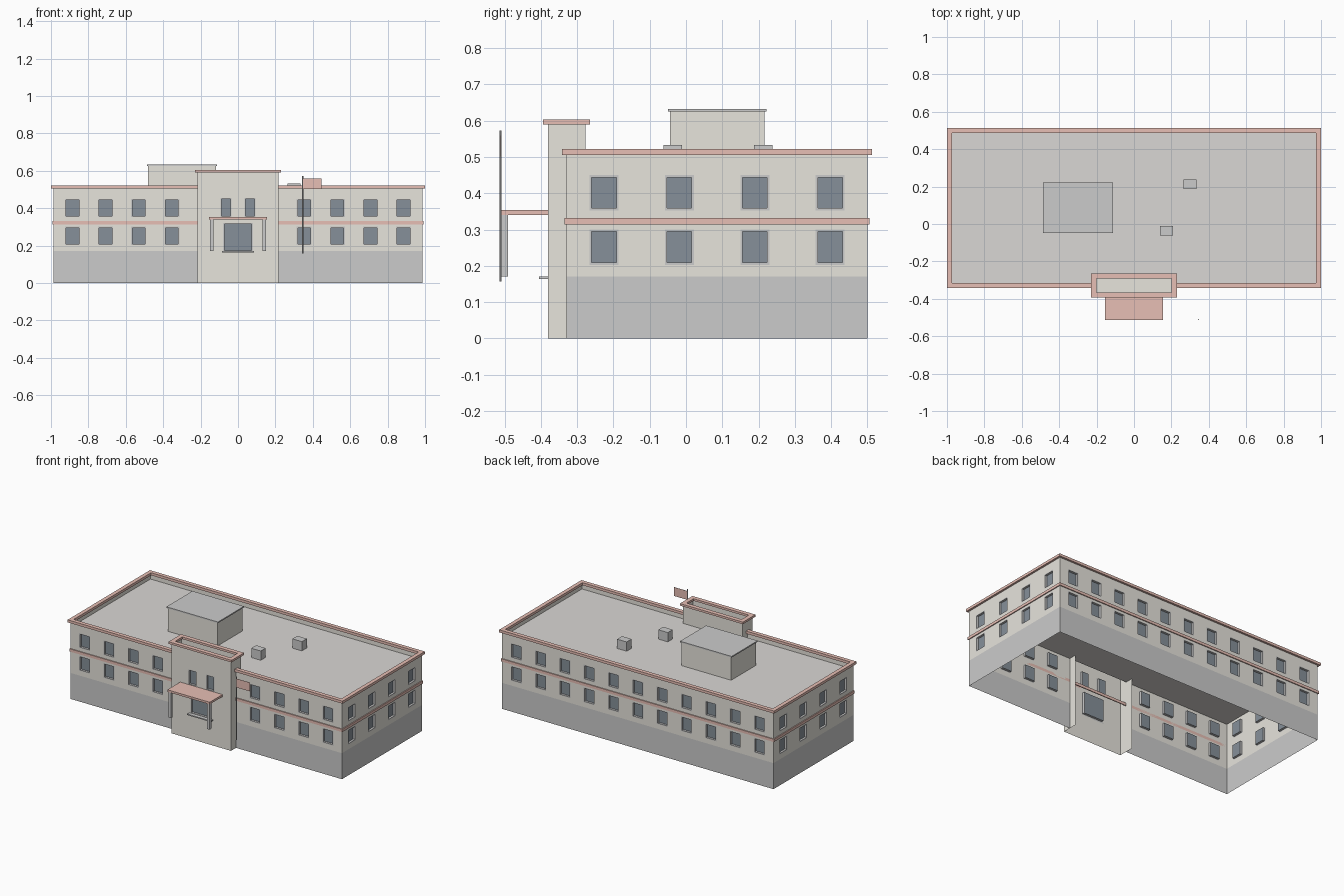
import bpy, bmesh
from mathutils import Vector

if "Cube" in bpy.data.objects:
    bpy.data.objects.remove(bpy.data.objects["Cube"])


def mat(name, r, g, b):
    m = bpy.data.materials.new(name)
    m.diffuse_color = (r, g, b, 1)
    m.use_nodes = True
    m.node_tree.nodes["Principled BSDF"].inputs["Base Color"].default_value = m.diffuse_color
    return m


WALL = mat("wall_stone", 0.80, 0.78, 0.72)
PLINTH = mat("plinth_grey", 0.62, 0.61, 0.60)
TRIM = mat("trim_red", 0.80, 0.52, 0.46)
GLASS = mat("glass_dark", 0.24, 0.28, 0.32)
FRAME = mat("frame_grey", 0.60, 0.61, 0.62)
ROOF = mat("roof_grey", 0.70, 0.68, 0.66)


def finish(name, bm, *mats):
    me = bpy.data.meshes.new(name)
    bm.to_mesh(me)
    bm.free()
    for m in mats:
        me.materials.append(m)
    ob = bpy.data.objects.new(name, me)
    bpy.context.collection.objects.link(ob)
    return ob


def box(name, x0, x1, y0, y1, z0, z1, m):
    bm = bmesh.new()
    bmesh.ops.create_cube(bm, size=1)
    for v in bm.verts:
        v.co = Vector(((x0 + x1) / 2 + v.co.x * (x1 - x0),
                       (y0 + y1) / 2 + v.co.y * (y1 - y0),
                       (z0 + z1) / 2 + v.co.z * (z1 - z0)))
    return finish(name, bm, m)


def ring(name, x0, x1, y0, y1, z0, z1, w, m):
    """Rectangular mitred band of width w, measured inwards."""
    bm = bmesh.new()
    loops = []
    for i, z in ((0, z0), (w, z0), (w, z1), (0, z1)):
        loops.append([bm.verts.new(c) for c in (
            (x0 + i, y0 + i, z), (x1 - i, y0 + i, z),
            (x1 - i, y1 - i, z), (x0 + i, y1 - i, z))])
    for a in range(4):
        for k in range(4):
            A, B, n = loops[a], loops[(a + 1) % 4], (k + 1) % 4
            bm.faces.new((A[k], B[k], B[n], A[n]))
    bmesh.ops.recalc_face_normals(bm, faces=bm.faces)
    return finish(name, bm, m)


def plane(name, x0, x1, y0, y1, z, m):
    bm = bmesh.new()
    bm.faces.new([bm.verts.new(c) for c in
                  ((x0, y0, z), (x1, y0, z), (x1, y1, z), (x0, y1, z))])
    return finish(name, bm, m)


def wall(name, p0, p1, z0, z1, holes=(), plinth=0):
    """Wall sheet from p0 to p1 with framed, recessed windows (u0, u1, z0, z1)."""
    bm = bmesh.new()
    a = Vector((*p0, 0))
    d = Vector((*p1, 0)) - a
    length = d.length
    d.normalize()
    inward = Vector((-d.y, d.x, 0))

    def quad(pts, mi):
        f = bm.faces.new([bm.verts.new(a + d * u + inward * e + Vector((0, 0, z)))
                          for u, z, e in pts])
        f.material_index = mi

    def rect(u0, u1, v0, v1, e):
        return [(u0, v0, e), (u1, v0, e), (u1, v1, e), (u0, v1, e)]

    us = sorted({0, length, *[u for h in holes for u in h[:2]]})
    zs = sorted({z0, z1, *[z for h in holes for z in h[2:]], *([plinth] if plinth else [])})
    for u0, u1 in zip(us, us[1:]):
        for v0, v1 in zip(zs, zs[1:]):
            u, v = (u0 + u1) / 2, (v0 + v1) / 2
            if not any(h[0] < u < h[1] and h[2] < v < h[3] for h in holes):
                quad(rect(u0, u1, v0, v1, 0), 1 if v < plinth else 0)
    t, depth = 0.006, 0.014
    for u0, u1, v0, v1 in holes:
        outer = rect(u0, u1, v0, v1, 0)
        lip = rect(u0 + t, u1 - t, v0 + t, v1 - t, 0)
        back = rect(u0 + t, u1 - t, v0 + t, v1 - t, depth)
        for k in range(4):
            n = (k + 1) % 4
            quad((outer[k], outer[n], lip[n], lip[k]), 2)
            quad((lip[k], lip[n], back[n], back[k]), 2)
        quad(back, 3)
    bmesh.ops.remove_doubles(bm, verts=bm.verts, dist=1e-5)
    return finish(name, bm, WALL, PLINTH, FRAME, GLASS)


def windows(centres):
    return [(c - 0.04, c + 0.04, *z) for c in centres for z in ((0.203, 0.301), (0.353, 0.45))]


# Main block
X, Y0, Y1, H, P, R = 0.987, -0.329, 0.50, 0.51, 0.171, 0.472
TX, TY0, TY1 = 0.2155, -0.381, -0.277
wing = [0.102 + 0.177 * i for i in range(4)]
L = X - TX
wall("front_wall_left", (-X, Y0), (-TX, Y0), 0, H, windows(wing), P)
wall("front_wall_right", (TX, Y0), (X, Y0), 0, H, windows([L - u for u in wing]), P)
wall("back_wall", (X, Y1), (-X, Y1), 0, H, windows([X + 0.177 * i for i in range(-5, 6)]), P)
side = [0.103 + 0.2078 * i for i in range(4)]
wall("right_wall", (X, Y0), (X, Y1), 0, H, windows(side), P)
wall("left_wall", (-X, Y1), (-X, Y0), 0, H, windows([Y1 - Y0 - u for u in side]), P)
plane("main_roof", -X, X, Y0, Y1, R, ROOF)
ring("parapet_trim", -1, 1, -0.342, 0.513, 0.505, 0.522, 0.026, TRIM)
ring("floor_band", -0.993, 0.993, -0.335, 0.506, 0.3135, 0.3315, 0.006, TRIM)

# Entrance tower, open to the inside below the roof
door = (TX - 0.079, TX + 0.079, 0.168, 0.321)
slits = [(TX + c - 0.03, TX + c + 0.03, 0.353, 0.455) for c in (-0.064, 0.064)]
wall("tower_front", (-TX, TY0), (TX, TY0), 0, 0.595, [door] + slits)
wall("tower_right", (TX, TY0), (TX, TY1), 0, 0.595)
wall("tower_left", (-TX, TY1), (-TX, TY0), 0, 0.595)
wall("tower_back", (TX, TY1), (-TX, TY1), R, 0.595)
plane("tower_roof", -TX, TX, TY0, TY1, 0.55, WALL)
ring("tower_trim", -0.229, 0.229, -0.394, -0.264, 0.59, 0.604, 0.028, TRIM)

# Entrance canopy, posts and sill
box("canopy", -0.154, 0.154, -0.514, TY0, 0.34, 0.354, TRIM)
for s, n in ((-1, "left"), (1, "right")):
    x = s * 0.141
    box("canopy_post_" + n, x - 0.009, x + 0.009, -0.51, -0.491, P, 0.34, FRAME)
box("door_sill", -0.086, 0.086, -0.405, TY0, 0.164, 0.171, FRAME)

# Rooftop room and vents
box("roof_room", -0.48, -0.118, -0.044, 0.216, R, 0.625, WALL)
box("roof_room_cap", -0.487, -0.112, -0.049, 0.222, 0.625, 0.633, FRAME)
box("roof_vent_back", 0.265, 0.334, 0.187, 0.238, R, 0.533, FRAME)
box("roof_vent_front", 0.14, 0.209, -0.062, -0.011, R, 0.533, FRAME)

# Flagpole and flag
bm = bmesh.new()
bmesh.ops.create_cone(bm, cap_ends=True, segments=8, radius1=0.003, radius2=0.003, depth=0.416)
pole = finish("flagpole", bm, FRAME)
pole.location = (0.346, -0.511, 0.365)
box("flag", 0.347, 0.446, -0.5115, -0.5105, 0.502, 0.56, TRIM)
